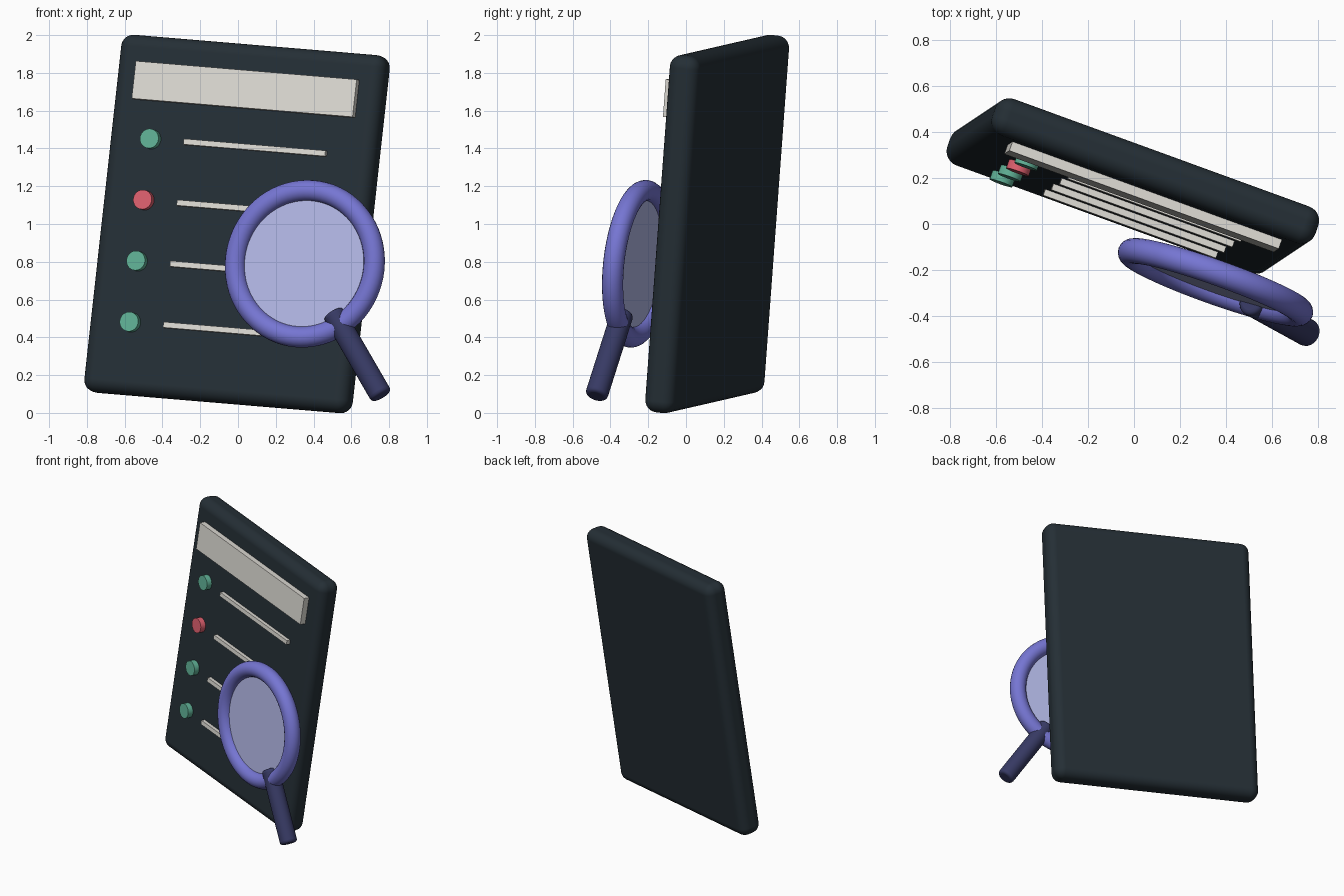
import bpy, bmesh
from math import radians, sin, cos
from mathutils import Matrix, Euler, Vector

if "Cube" in bpy.data.objects:
    bpy.data.objects.remove(bpy.data.objects["Cube"])

# Shared tilted frame: local x = across, local z = up the sheet, local -y = out of the front
FRAME = Matrix.Translation((-0.005, 0.165, 1.0)) @ Euler(
    (radians(-6.1), radians(4.5), radians(-20))).to_matrix().to_4x4()
FACE = 0.084                      # half thickness of the board


def material(name, rgb):
    m = bpy.data.materials.new(name)
    m.diffuse_color = (*rgb, 1)
    m.use_nodes = True
    m.node_tree.nodes["Principled BSDF"].inputs["Base Color"].default_value = m.diffuse_color
    return m


DARK = material("dark slate", (0.018, 0.028, 0.036))
CREAM = material("cream", (0.73, 0.71, 0.66))
GREEN = material("green", (0.115, 0.43, 0.30))
RED = material("red", (0.72, 0.115, 0.155))
VIOLET = material("violet", (0.18, 0.18, 0.65))
GLASS = material("pale glass", (0.45, 0.48, 0.79))
NAVY = material("navy", (0.038, 0.042, 0.127))


def finish(ob, name, mat, local, bevel=0, segments=4):
    ob.name = name
    ob.data.materials.append(mat)
    ob.data.transform(local)
    ob.matrix_world = FRAME
    if bevel:
        b = ob.modifiers.new("round", 'BEVEL')
        b.width, b.segments, b.limit_method = bevel, segments, 'ANGLE'
    return ob


def smooth(ob, angle=35):
    bpy.context.view_layer.objects.active = ob
    ob.select_set(True)
    bpy.ops.object.shade_smooth_by_angle(angle=radians(angle))
    ob.select_set(False)


def box(name, mat, size, at, bevel=0, segments=6):
    bpy.ops.mesh.primitive_cube_add(size=1)
    local = Matrix.Translation(at) @ Matrix.Diagonal((*size, 1))
    return finish(bpy.context.object, name, mat, local, bevel, segments)


def rod(name, mat, radius, p, q, bevel=0, sides=48):
    p, q = Vector(p), Vector(q)
    bpy.ops.mesh.primitive_cylinder_add(vertices=sides, radius=radius, depth=(q - p).length)
    local = Matrix.Translation((p + q) / 2) @ (q - p).to_track_quat('Z', 'Y').to_matrix().to_4x4()
    ob = finish(bpy.context.object, name, mat, local, bevel)
    smooth(ob)
    return ob


# Board with rounded edges
board = box("board", DARK, (1.496, 2 * FACE, 1.908), (0, 0, 0), 0.065)
smooth(board, 91)
for p in board.data.polygons:
    p.use_smooth = True
board.modifiers["round"].harden_normals = True

# Title bar
box("title_bar", CREAM, (1.248, 0.06, 0.2), (0.002, -0.096, 0.708))

# Bullet dots and text lines
for i, mat in enumerate((GREEN, RED, GREEN, GREEN)):
    t = 0.404 - 0.326 * i
    rod(f"dot_{i + 1}", mat, 0.052, (-0.5, -0.07, t), (-0.5, -0.124, t))
    box(f"line_{i + 1}", CREAM, (0.80, 0.05, 0.03), (0.09, -0.087, t))

# Magnifier rim
S, D, T = 0.495, -0.25, -0.2
bpy.ops.mesh.primitive_torus_add(major_segments=72, minor_segments=20,
                                 major_radius=0.39, minor_radius=0.056)
rim = finish(bpy.context.object, "magnifier_rim", VIOLET,
             Matrix.Translation((S, D, T)) @ Matrix.Rotation(radians(90), 4, 'X'))
smooth(rim)

# Lens
rod("lens", GLASS, 0.385, (S, D + 0.01, T), (S, D - 0.01, T), sides=64)

# Handle
dx, dz = sin(radians(37.5)), -cos(radians(37.5))
rod("handle", NAVY, 0.06, (S + 0.31 * dx, D, T + 0.31 * dz),
    (S + 0.84 * dx, D, T + 0.84 * dz), bevel=0.02, sides=32)
